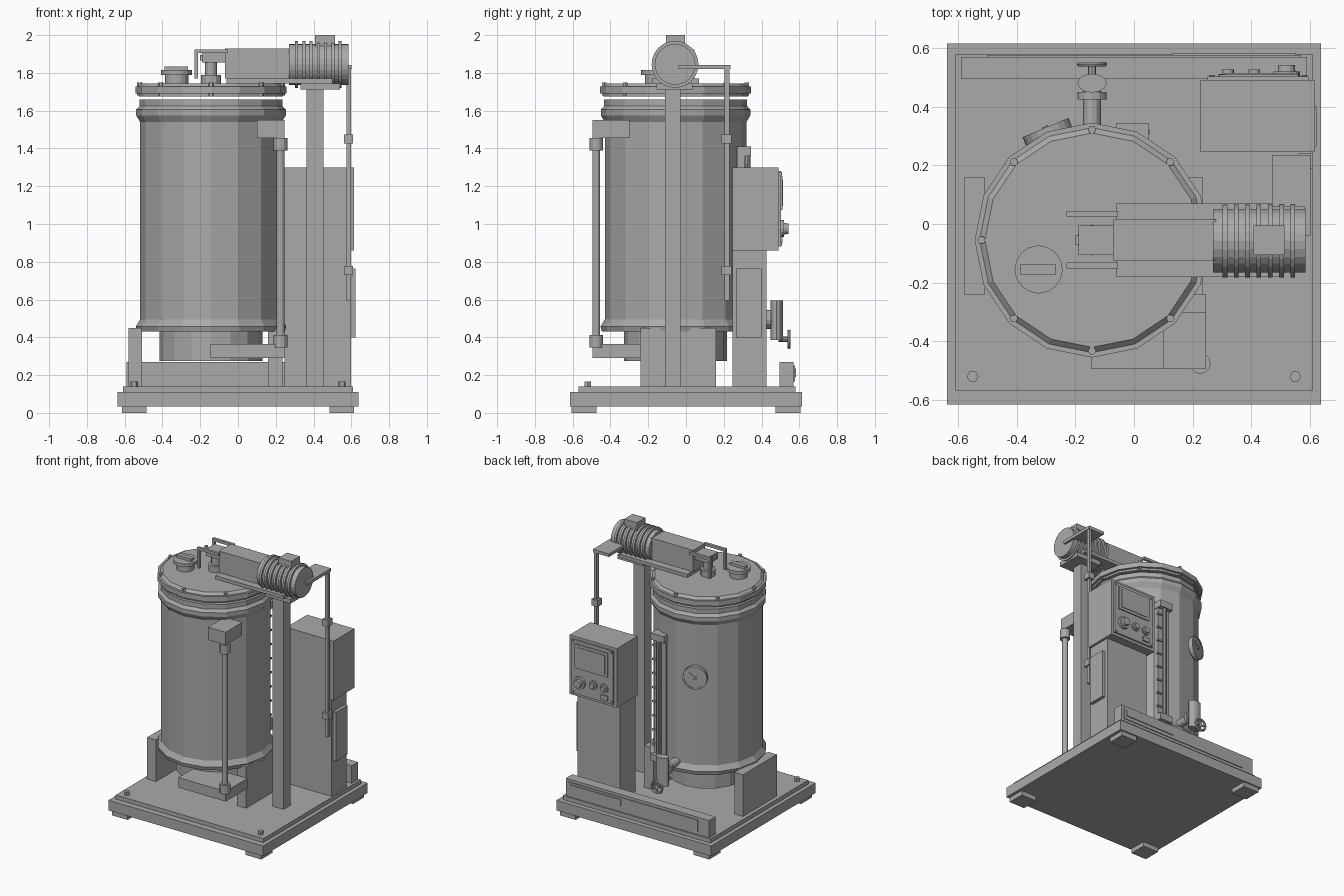
import bpy, bmesh, math
from mathutils import Matrix, Vector

cube = bpy.data.objects.get("Cube")
if cube:
    bpy.data.objects.remove(cube, do_unlink=True)

grey = bpy.data.materials.new("plain_grey")
grey.use_nodes = True
GREY = (0.4, 0.4, 0.4, 1)
grey.diffuse_color = GREY
grey.node_tree.nodes["Principled BSDF"].inputs["Base Color"].default_value = GREY


def finish(name, bm):
    bmesh.ops.recalc_face_normals(bm, faces=bm.faces)
    mesh = bpy.data.meshes.new(name)
    bm.to_mesh(mesh)
    bm.free()
    mesh.materials.append(grey)
    obj = bpy.data.objects.new(name, mesh)
    bpy.context.scene.collection.objects.link(obj)
    return obj


def box(name, xs, ys, zs):
    """Box from its lower and upper limit on each axis."""
    bm = bmesh.new()
    bmesh.ops.create_cube(bm, size=1)
    for v in bm.verts:
        v.co = Vector([(r[0] + r[1]) / 2 + c * (r[1] - r[0]) for c, r in zip(v.co, (xs, ys, zs))])
    return finish(name, bm)


def turned(name, origin, profile, axis=(0, 0, 1), sides=16):
    """Closed solid of revolution; profile is (radius, distance along axis)."""
    bm = bmesh.new()
    rings = []
    for r, h in profile:
        rings.append([bm.verts.new((r * math.cos(a), r * math.sin(a), h))
                      for a in (math.tau * i / sides for i in range(sides))])
    for low, high in zip(rings, rings[1:]):
        for i in range(sides):
            j = (i + 1) % sides
            bm.faces.new((low[i], low[j], high[j], high[i]))
    bm.faces.new(rings[0])
    bm.faces.new(rings[-1])
    turn = Vector((0, 0, 1)).rotation_difference(Vector(axis)).to_matrix().to_4x4()
    bm.transform(Matrix.Translation(origin) @ turn)
    return finish(name, bm)


def rod(name, origin, radius, start, end, axis=(0, 0, 1), sides=16):
    return turned(name, origin, [(radius, start), (radius, end)], axis, sides)


X, Y = (1, 0, 0), (0, 1, 0)

# Base with feet and anchor bolts
box("base_plinth", (-.637, .637), (-.615, .615), (.035, .11))
box("base_plate", (-.608, .608), (-.57, .58), (.11, .14))
for sx in (-1, 1):
    for sy in (-1, 1):
        cx, cy = sx * .55, sy * .54
        box("foot", (cx - .065, cx + .065), (cy - .065, cy + .065), (0, .035))
    rod("anchor_bolt", (sx * .55, -.52, .14), .02, 0, .025, sides=6)

# Rear cable trough with cover plates
box("cable_trough", (-.59, .59), (.495, .57), (.14, .27))
box("trough_cover", (-.5, .57), (.57, .576), (.165, .25))
box("trough_label_plate", (.13, .55), (.576, .582), (.19, .235))

# Tank
TX, TY = -.143, -.055
tank = (TX, TY, 0)
rod("tank_skirt", tank, .273, .275, .44)
turned("tank_body", tank, [(.39, .43), (.398, .458), (.375, .495), (.375, 1.54),
                           (.396, 1.575), (.396, 1.605), (.378, 1.625), (.378, 1.66)])
turned("tank_lid", tank, [(.382, 1.675), (.382, 1.69), (.4, 1.69), (.4, 1.728),
                          (.383, 1.728), (.365, 1.745)])
for i in range(8):
    a = math.tau * i / 8
    rod("lid_bolt", (TX + .377 * math.cos(a), TY + .377 * math.sin(a), 0), .014, 1.68, 1.75, sides=6)

# Tank cradle supports
box("left_support", (.158, .235), (-.24, .158), (.14, .45))
box("right_support", (-.58, -.508), (-.24, .158), (.14, .45))

# Filler port on the lid
port = (-.325, -.155, 0)
rod("port_neck", port, .062, 1.74, 1.79)
rod("port_cap", port, .082, 1.79, 1.815)
box("port_handle", (-.388, -.266), (-.172, -.138), (1.815, 1.835))

# Stirrer shaft and coupling
shaft = (-.143, -.055, 0)
rod("shaft_flange", shaft, .052, 1.74, 1.79, sides=12)
rod("shaft", shaft, .032, 1.79, 1.87, sides=12)
box("coupling_head", (-.19, -.07), (-.105, -.005), (1.855, 1.905))
box("coupling_pin", (-.2, -.19), (-.072, -.04), (1.865, 1.895))
for y in (-.142, .035):
    box("guard_arm", (-.23, -.055), (y - .01, y + .01), (1.905, 1.925))
    box("guard_leg", (-.23, -.213), (y - .01, y + .01), (1.77, 1.905))

# Drive column, gearbox and finned motor
box("drive_column", (.362, .452), (-.11, -.03), (.14, 1.715))
box("column_head", (.33, .54), (-.155, .035), (1.712, 1.745))
box("drive_plate", (-.06, .5), (-.18, .07), (1.745, 1.77))
box("gearbox", (-.07, .28), (-.125, .015), (1.77, 1.93))
motor = (0, -.058, 1.845)
rod("motor_body", motor, .108, .27, .585, X, 24)
for i in range(7):
    x = .31 + .0385 * i
    rod("motor_fin", motor, .124, x - .008, x + .008, X, 24)
box("motor_terminal_box", (.408, .513), (-.105, -.005), (1.93, 2))

# External circulation pipe
box("upper_pipe_bracket", (.1, .245), (-.495, -.3), (1.455, 1.55))
box("lower_pipe_bracket", (-.145, .245), (-.495, -.24), (.29, .365))
pipe = (.225, -.475, 0)
rod("circulation_pipe", pipe, .02, .35, 1.47, sides=12)
for z in (.345, 1.388):
    rod("pipe_collar", pipe, .036, z, z + .068, sides=12)

# Control cabinet
box("cabinet_pedestal", (.245, .597), (.245, .425), (.14, .86))
box("cabinet", (.227, .615), (.245, .49), (.86, 1.3))
box("access_door", (.597, .622), (.265, .4), (.4, .765))
box("control_panel", (.25, .595), (.49, .502), (.88, 1.28))
box("screen_bezel", (.29, .56), (.502, .51), (1.075, 1.255))
box("screen", (.31, .54), (.51, .514), (1.095, 1.235))
for x in (.265, .58):
    for z in (.895, 1.265):
        rod("panel_screw", (x, 0, z), .009, .5, .508, Y, 8)
turned("main_knob", (.52, 0, .975), [(.045, .5), (.045, .52), (.03, .52), (.028, .542)], Y)
for x in (.41, .32):
    turned("small_knob", (x, 0, .985), [(.032, .5), (.032, .512), (.02, .512), (.02, .527)], Y)
box("rocker_switch", (.29, .345), (.502, .512), (.9, .935))

# Conduit from motor to cabinet
box("conduit_plate", (.47, .602), (.06, .235), (1.82, 1.843))
box("conduit_arm", (.58, .602), (-.04, .235), (1.82, 1.843))
box("conduit_drop", (.575, .597), (.203, .23), (.595, 1.83))
for z in (.73, 1.425):
    box("conduit_clamp", (.56, .61), (.188, .24), (z, z + .048))

# Level gauge on the back of the tank
box("level_back_plate", (-.055, .045), (.27, .312), (.46, 1.41))
for z in (.46, 1.36):
    box("level_end_block", (-.06, .05), (.28, .345), (z, z + .05))
rod("level_tube", (-.005, .325, 0), .016, .5, 1.37, sides=10)
for i in range(8):
    z = .57 + .105 * i
    box("level_tick", (.015, .055), (.306, .322), (z, z + .012))

# Round dial
a = math.radians(112.5)
out = Vector((math.cos(a), math.sin(a), 0))
dial = Vector((TX, TY, 1.16))
turned("dial_case", dial, [(.04, .34), (.04, .385), (.085, .385), (.085, .415), (.075, .415), (.075, .411)], out, 20)
rod("dial_hub", dial, .012, .41, .42, out, 8)
needle = box("dial_needle", (-.004, .004), (-.005, .055), (.411, .415))
needle.matrix_world = (Matrix.Translation(dial) @ out.to_track_quat('Z', 'Y').to_matrix().to_4x4()
                       @ Matrix.Rotation(math.radians(50), 4, 'Z'))

# Drain valve with hand wheel
rod("drain_pipe", (TX, 0, .495), .03, .28, .46, Y, 12)
rod("drain_flange", (TX, 0, .495), .05, .425, .45, Y, 12)
valve = rod("valve_body", (0, 0, 0), .05, .385, .595, sides=12)
valve.scale = (1, .65, 1)
valve.location = (TX, .48, 0)
rod("valve_stem", (TX, 0, .39), .014, .49, .55, Y, 8)
bpy.ops.mesh.primitive_torus_add(location=(TX, .545, .39), rotation=(math.pi / 2, 0, 0),
                                 major_radius=.043, minor_radius=.009,
                                 major_segments=16, minor_segments=6)
wheel = bpy.context.object
wheel.name = "hand_wheel"
wheel.data.materials.append(grey)
for half in (((-.043, .043), (-.006, .006)), ((-.006, .006), (-.043, .043))):
    (x0, x1), (z0, z1) = half
    box("wheel_spoke", (TX + x0, TX + x1), (.54, .55), (.39 + z0, .39 + z1))
